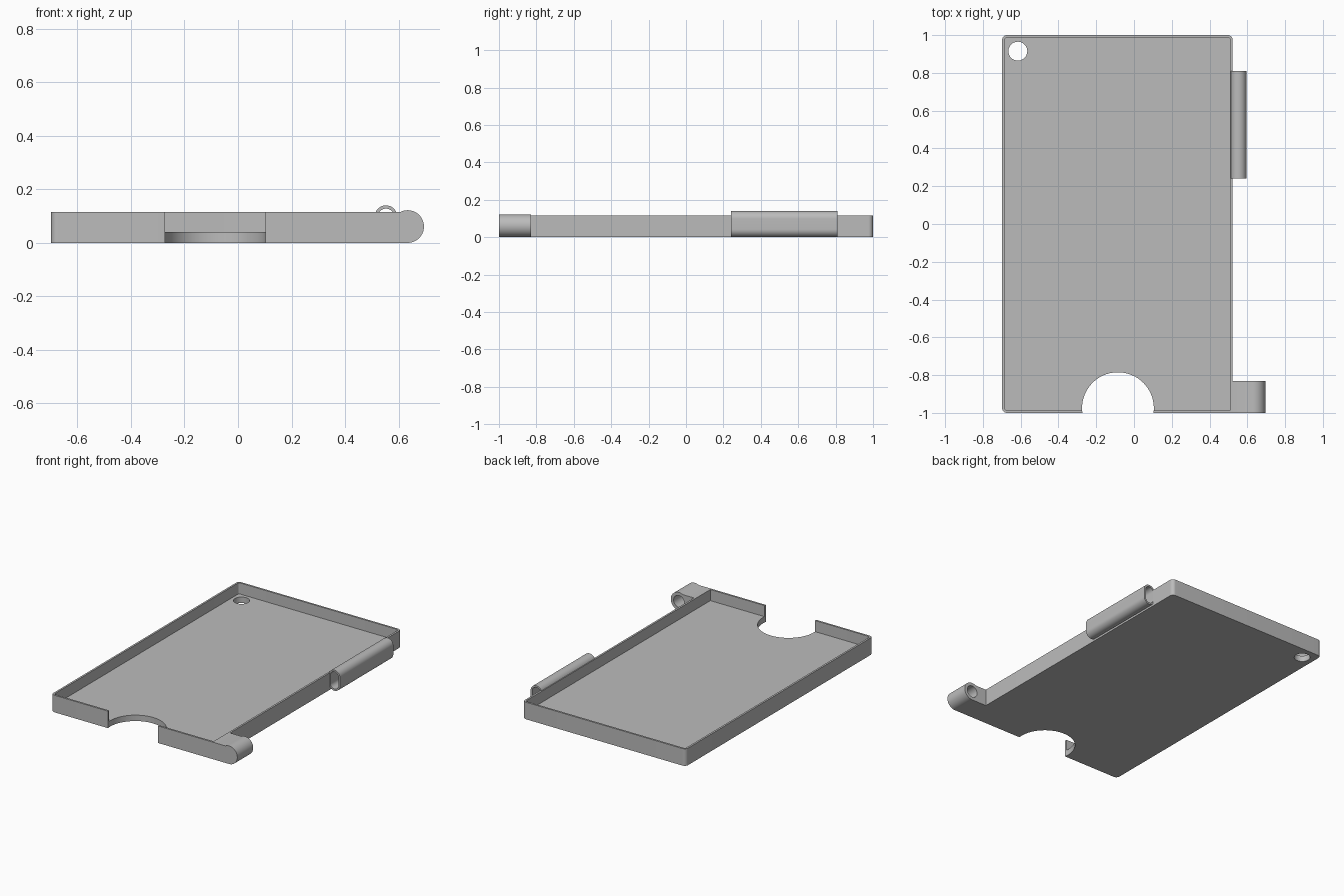
import bpy
import bmesh
from math import sin, cos, radians

if "Cube" in bpy.data.objects:
    bpy.data.objects.remove(bpy.data.objects["Cube"], do_unlink=True)

GREY = (0.5, 0.5, 0.5)
grey = bpy.data.materials.new("plain grey")
grey.use_nodes = True
grey.diffuse_color = (*GREY, 1)
grey.node_tree.nodes["Principled BSDF"].inputs["Base Color"].default_value = (*GREY, 1)


def arc(cx, cy, r, start, end, steps=12):
    """Points along a circular arc, angles in degrees."""
    angles = [radians(start + (end - start) * i / steps) for i in range(steps + 1)]
    return [(cx + r * cos(a), cy + r * sin(a)) for a in angles]


def rounded_rect(x0, y0, x1, y1, radii):
    """Outline with one radius per corner, from lower left anticlockwise."""
    pts = []
    corners = [(x0, y0, 1, 1), (x1, y0, -1, 1), (x1, y1, -1, -1), (x0, y1, 1, -1)]
    for i, ((x, y, sx, sy), r) in enumerate(zip(corners, radii)):
        start = 180 + 90 * i
        pts += arc(x + sx * r, y + sy * r, r, start, start + 90) if r else [(x, y)]
    return pts


def prism(name, outline, low, high, along_y=False):
    """Extrude an outline upward, or an x-z profile along y."""
    bm = bmesh.new()
    place = (lambda p: (p[0], low, p[1])) if along_y else (lambda p: (p[0], p[1], low))
    face = bm.faces.new([bm.verts.new(place(p)) for p in outline])
    out = bmesh.ops.extrude_face_region(bm, geom=[face])
    verts = [g for g in out["geom"] if isinstance(g, bmesh.types.BMVert)]
    step = (0, high - low, 0) if along_y else (0, 0, high - low)
    bmesh.ops.translate(bm, verts=verts, vec=step)
    bmesh.ops.recalc_face_normals(bm, faces=bm.faces)
    mesh = bpy.data.meshes.new(name)
    bm.to_mesh(mesh)
    bm.free()
    mesh.materials.append(grey)
    obj = bpy.data.objects.new(name, mesh)
    bpy.context.collection.objects.link(obj)
    return obj


def circle(cx, cy, r, steps=48):
    return arc(cx, cy, r, 0, 360, steps)[:-1]


def cut(obj, cutters):
    """Subtract the cutters, bake the result and remove them."""
    for c in cutters:
        c.hide_render = True
        mod = obj.modifiers.new("cut", 'BOOLEAN')
        mod.operation = 'DIFFERENCE'
        mod.solver = 'EXACT'
        mod.object = c
    graph = bpy.context.evaluated_depsgraph_get()
    baked = bpy.data.meshes.new_from_object(obj.evaluated_get(graph))
    obj.modifiers.clear()
    obj.data = baked
    for c in cutters:
        bpy.data.objects.remove(c, do_unlink=True)


# Tray: shallow box with finger notch and corner hole
LEFT, RIGHT, WALL, RIM, FLOOR = -0.698, 0.522, 0.013, 0.115, 0.04
tray = prism("tray", rounded_rect(LEFT, -1, RIGHT, 1, (0.025, 0, 0.025, 0.025)), 0, RIM)
cut(tray, [
    prism("recess_cutter", rounded_rect(LEFT + WALL, -1 + WALL, RIGHT - WALL, 1 - WALL,
                                        (0.012, 0, 0.012, 0.012)), FLOOR, 0.3),
    prism("notch_cutter", circle(-0.085, -0.975, 0.19, 96), -0.1, 0.31),
    prism("hole_cutter", circle(-0.615, 0.915, 0.05), -0.1, 0.32),
])

# Hinge barrel with a blind socket in its rear face
barrel = prism("hinge_barrel", [(RIGHT, 0)] + arc(0.634, 0.061, 0.061, -90, 118, 40)
               + [(RIGHT, RIM)], -1, -0.83, along_y=True)
cut(barrel, [prism("socket_cutter", circle(0.634, 0.061, 0.04), -0.95, -0.7, along_y=True)])

# Hollow side sleeve hugging the rim
sleeve = prism("side_sleeve", rounded_rect(0.511, 0, 0.595, 0.14, [0.0419] * 4),
               0.24, 0.81, along_y=True)
cut(sleeve, [prism("sleeve_cutter", rounded_rect(0.523, 0.012, 0.583, 0.128, [0.0299] * 4),
                   0.1, 0.9, along_y=True)])

# Smooth the curved faces, keep edges crisp
for obj in (tray, barrel, sleeve):
    bpy.ops.object.select_all(action='DESELECT')
    obj.select_set(True)
    bpy.context.view_layer.objects.active = obj
    bpy.ops.object.shade_smooth_by_angle(angle=radians(30))
